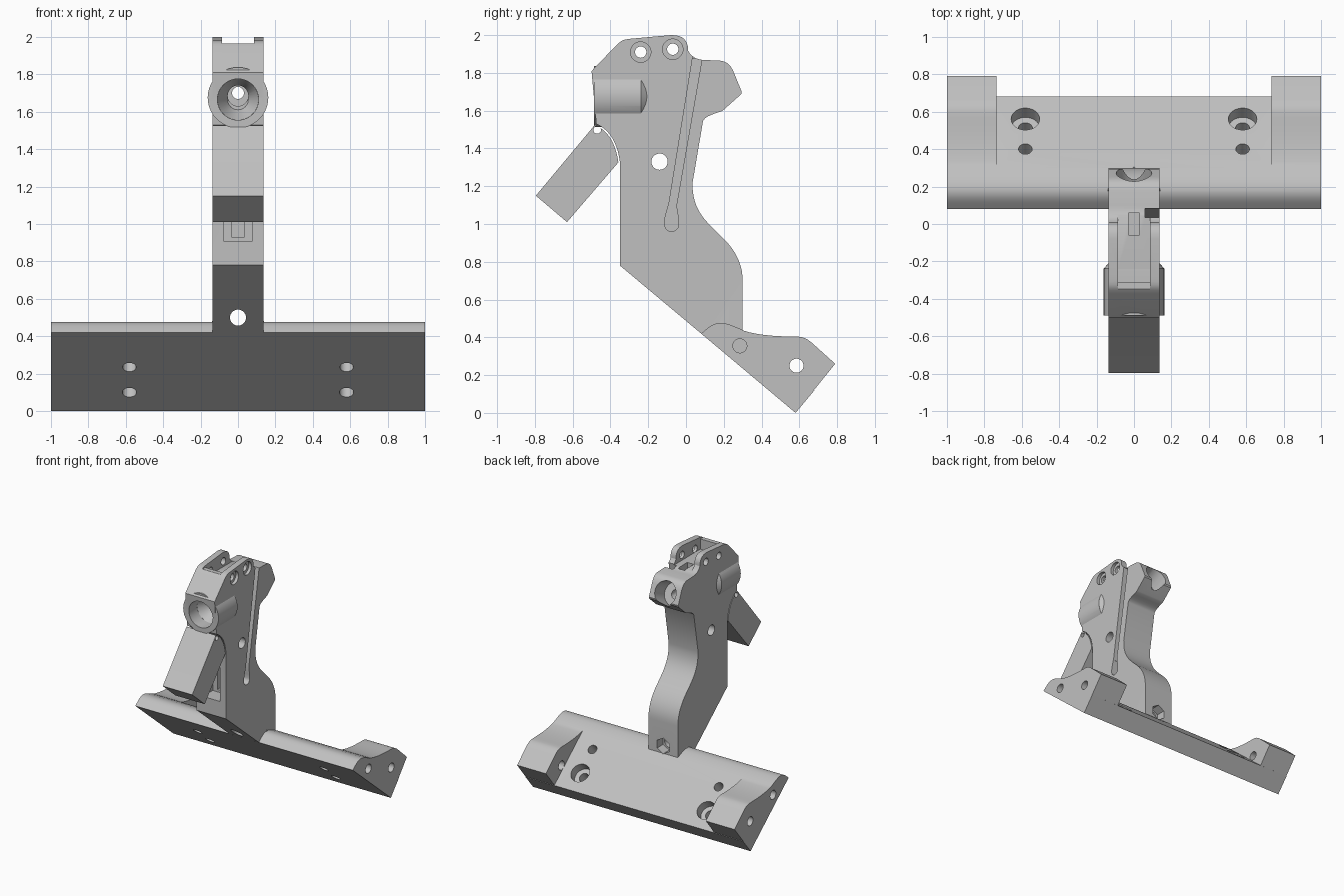
import bpy, bmesh, math
from mathutils import Vector
from mathutils.geometry import interpolate_bezier

cube = bpy.data.objects.get("Cube")
if cube:
    bpy.data.objects.remove(cube)

mat = bpy.data.materials.new("light_grey")
mat.use_nodes = True
GREY = (0.53, 0.53, 0.53, 1)
mat.diffuse_color = GREY
mat.node_tree.nodes["Principled BSDF"].inputs["Base Color"].default_value = GREY

W = 0.135                             # half width of the column
ALONG = Vector((0, 0.766, -0.643))    # down the sloped base
OUT = Vector((0, 0.643, 0.766))       # away from the sloped base
SIDE = Vector((1, 0, 0))
BACK = Vector((0, 1, 0))


def finish(name, bm):
    bmesh.ops.recalc_face_normals(bm, faces=bm.faces)
    mesh = bpy.data.meshes.new(name)
    bm.to_mesh(mesh)
    bm.free()
    obj = bpy.data.objects.new(name, mesh)
    bpy.context.collection.objects.link(obj)
    mesh.materials.append(mat)
    return obj


def extrude(name, points, vector):
    bm = bmesh.new()
    face = bm.faces.new([bm.verts.new(p) for p in points])
    res = bmesh.ops.extrude_face_region(bm, geom=[face])
    verts = [v for v in res["geom"] if isinstance(v, bmesh.types.BMVert)]
    bmesh.ops.translate(bm, verts=verts, vec=vector)
    return finish(name, bm)


def slab(name, profile, x0, x1):
    """Side profile of (y, z) points extruded across x."""
    return extrude(name, [(x0, y, z) for y, z in profile], (x1 - x0, 0, 0))


def box(name, x, y0, y1, z0, z1):
    return slab(name, [(y0, z0), (y1, z0), (y1, z1), (y0, z1)], -x, x)


def rod(name, start, axis, length, r1, r2=None, sides=40):
    bm = bmesh.new()
    bmesh.ops.create_cone(bm, cap_ends=True, segments=sides, radius1=r1,
                          radius2=r1 if r2 is None else r2, depth=length)
    axis = Vector(axis).normalized()
    obj = finish(name, bm)
    rot = axis.to_track_quat('Z', 'Y').to_matrix().to_4x4()
    rot.translation = Vector(start) + axis * length / 2
    obj.data.transform(rot)
    return obj


def bend(*pts, n=12):
    pts = [Vector((y, z, 0)) for y, z in pts]
    return [tuple(p[:2]) for p in interpolate_bezier(*pts, n)]


def combine(target, tool, operation):
    mod = target.modifiers.new(operation, 'BOOLEAN')
    mod.operation, mod.object, mod.solver = operation, tool, 'EXACT'
    bpy.context.view_layer.objects.active = target
    bpy.ops.object.modifier_apply(modifier=mod.name)


# Column with the head
pocket = bend((-0.35, 1.33), (-0.365, 1.44), (-0.41, 1.5), (-0.475, 1.53))
column = ([(-0.35, 0.78)] + pocket + [(-0.5, 1.81)]
          + bend((-0.37, 1.945), (-0.34, 1.975), (-0.33, 1.978), (-0.28, 1.982), n=6)
          + bend((-0.08, 2.0), (-0.02, 2.0), (0.0, 1.98), (0.01, 1.94), n=8)
          + bend((0.01, 1.92), (0.03, 1.88), (0.06, 1.87), (0.1, 1.868), n=8)
          + bend((0.18, 1.865), (0.22, 1.86), (0.235, 1.84), (0.25, 1.81), n=8)
          + [(0.295, 1.7), (0.292, 1.687), (0.2, 1.605)]
          + bend((0.19, 1.598), (0.14, 1.58), (0.1, 1.57), (0.09, 1.545), n=6)
          + bend((0.035, 1.22), (0.03, 1.08), (0.1, 1.02), (0.17, 0.95))
          + bend((0.17, 0.95), (0.25, 0.88), (0.3, 0.8), (0.3, 0.7))[1:]
          + [(0.3, 0.3), (0.14, 0.39), (0.085, 0.416)])
body = slab("frame_body", column, -W, W)

# Sloped base plate and its two raised ends
hump = bend((0.08, 0.42), (0.13, 0.46), (0.16, 0.5), (0.25, 0.46), n=12)
plate = hump + [(0.3, 0.439), (0.68, 0.12), (0.58, 0)]
ear = (hump + bend((0.3, 0.437), (0.38, 0.41), (0.48, 0.405), (0.57, 0.404), n=8)
       + bend((0.6, 0.403), (0.63, 0.4), (0.65, 0.385), (0.67, 0.368), n=6)
       + [(0.79, 0.26), (0.58, 0)])
parts = [slab("base_plate", plate, -1, 1)]
for s in (-1, 1):
    parts.append(slab("base_end", ear, s * 0.735, s * 1.0))
    # Hollow corner between column and base
    arc = [(W + 0.05 - 0.05 * math.cos(a), 0.05 - 0.05 * math.sin(a))
           for a in [i * math.pi / 16 for i in range(9)]]
    arc += [(W + 0.05, -0.03), (W - 0.03, -0.03), (W - 0.03, 0.05)]
    origin = Vector((0, 0.175, 0.475)) - OUT * 0.025
    parts.append(extrude("corner_fillet",
                         [origin + SIDE * s * x + OUT * h for x, h in arc], ALONG * 0.16))
# Rounded boss around the front bore, tapering into the head
parts.append(rod("front_boss", (0, -0.488, 1.675), BACK, 0.25, 0.162))
parts.append(rod("boss_taper", (0, -0.239, 1.675), BACK, 0.05, 0.162, 0.12))

for part in parts:
    combine(body, part, 'UNION')

# Pivoting lever
rounded = [(y - 0.008, z - 0.004) for y, z in pocket]
lever = slab("lever", [(-0.795, 1.15), (-0.63, 1.01)] + rounded + [(-0.495, 1.51)], -W, W)

# Cutters for bores, slots and screw holes
cuts = [
    rod("pivot_hole", (-0.5, -0.14, 1.33), SIDE, 1, 0.043),
    rod("front_socket", (0, -0.6, 1.665), BACK, 0.22, 0.11),
    rod("front_cone", (0, -0.381, 1.665), BACK, 0.1, 0.11, 0.055),
    rod("inner_bore", (0, -0.4, 1.685), BACK, 0.3, 0.055),
    rod("through_bore", (0, -0.4, 1.7), BACK, 0.8, 0.032),
    rod("rear_socket", (0, 0.36, 1.8), (0, -0.91, -0.42), 0.24, 0.095),
    rod("low_hole", (0, -0.3, 0.5), BACK, 0.9, 0.043),
    rod("low_nut", (0, 0.22, 0.5), BACK, 0.3, 0.065, sides=6),
    box("top_slot", 0.085, -0.31, 0.2, 1.88, 2.2),
    box("top_lip", 0.085, -0.6, -0.2, 1.965, 2.2),
    box("slot_channel", 0.03, -0.06, 0.06, 1.8, 2.1),
    box("lever_recess", 0.078, -0.5, -0.22, 0.91, 1.3),
    box("lever_recess_deep", 0.034, -0.4, -0.13, 0.93, 1.25),
    # Cable groove down one side
    slab("cable_groove", [(0.046, 1.95), (-0.093, 1.09), (-0.052, 1.09), (0.098, 1.95)], 0.06, 0.3),
    slab("cable_end", [(-0.093, 1.1), (-0.112, 1.03)]
         + [(-0.076 - 0.037 * math.cos(a), 0.997 - 0.037 * math.sin(a))
            for a in [i * math.pi / 10 for i in range(11)]]
         + [(-0.04, 1.03), (-0.052, 1.1)], 0.06, 0.3),
]
for y, z in ((-0.24, 1.91), (-0.07, 1.925)):
    cuts.append(rod("head_screw_hole", (-0.5, y, z), SIDE, 1, 0.03))
    cuts.append(rod("head_screw_recess", (0.11, y, z), SIDE, 0.2, 0.054))
for s in (-1, 1):
    cuts.append(rod("end_hole", (s * 0.6, 0.585, 0.25), SIDE * s, 0.6, 0.037))
    cuts.append(rod("end_blind_hole", (s * 0.8, 0.285, 0.355), SIDE * s, 0.4, 0.037))
    big, small = Vector((s * 0.58, 0.46, 0.1)), Vector((s * 0.58, 0.3, 0.235))
    cuts.append(rod("plate_screw_hole", big - OUT * 0.1, OUT, 0.4, 0.038))
    cuts.append(rod("plate_screw_recess", big + OUT * 0.08, OUT, 0.2, 0.076))
    cuts.append(rod("plate_pin_hole", small - OUT * 0.1, OUT, 0.4, 0.036))
pin = rod("lever_pin_hole", (-0.5, -0.47, 1.498), SIDE, 1, 0.02)
for cut in cuts:
    combine(body, cut, 'DIFFERENCE')
combine(lever, pin, 'DIFFERENCE')
for helper in parts + cuts + [pin]:
    bpy.data.objects.remove(helper)

# Smooth the curved faces, keep the edges crisp
for obj in (body, lever):
    bpy.ops.object.select_all(action='DESELECT')
    obj.select_set(True)
    bpy.context.view_layer.objects.active = obj
    bpy.ops.object.shade_smooth_by_angle(angle=math.radians(30))
